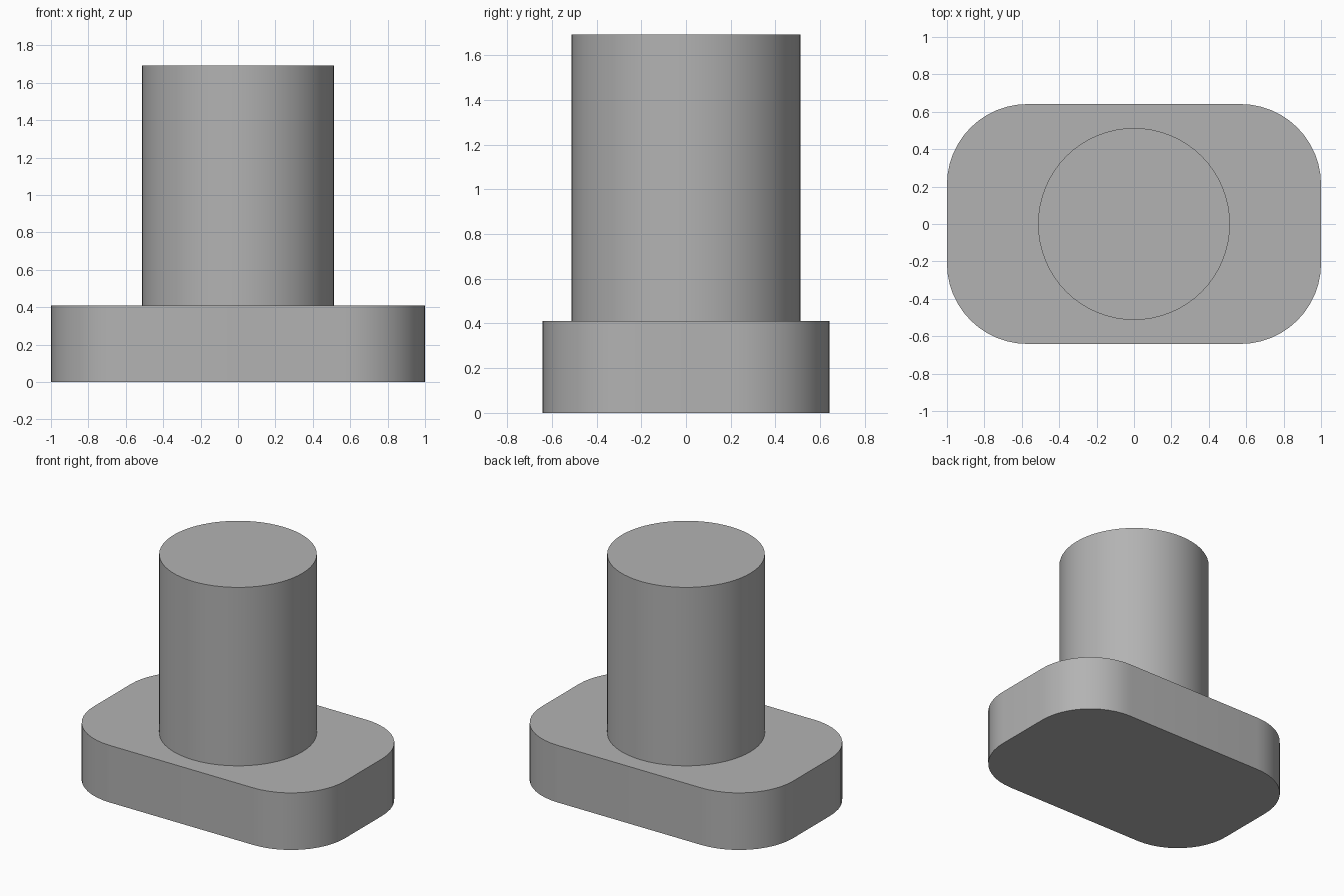
import bpy
import bmesh
from math import cos, sin, pi, radians

cube = bpy.data.objects.get("Cube")
if cube:
    bpy.data.objects.remove(cube, do_unlink=True)

grey = bpy.data.materials.new("plain_grey")
grey.use_nodes = True
colour = (0.45, 0.45, 0.45, 1)
grey.diffuse_color = colour
grey.node_tree.nodes["Principled BSDF"].inputs["Base Color"].default_value = colour


def rounded_outline(half_x, half_y, radius, steps):
    """Rectangle outline with arc corners, counter-clockwise."""
    points = []
    for quarter, (sx, sy) in enumerate([(1, 1), (-1, 1), (-1, -1), (1, -1)]):
        for i in range(steps + 1):
            a = (quarter + i / steps) * pi / 2
            points.append((sx * (half_x - radius) + radius * cos(a),
                           sy * (half_y - radius) + radius * sin(a)))
    return points


def extrude(name, outline, bottom, top):
    """Solid prism from a flat outline, smooth round its curved sides."""
    bm = bmesh.new()
    face = bm.faces.new([bm.verts.new((x, y, bottom)) for x, y in outline])
    result = bmesh.ops.extrude_face_region(bm, geom=[face], use_keep_orig=True)
    moved = [v for v in result["geom"] if isinstance(v, bmesh.types.BMVert)]
    bmesh.ops.translate(bm, vec=(0, 0, top - bottom), verts=moved)
    bmesh.ops.recalc_face_normals(bm, faces=bm.faces)
    mesh = bpy.data.meshes.new(name)
    bm.to_mesh(mesh)
    bm.free()
    mesh.materials.append(grey)
    obj = bpy.data.objects.new(name, mesh)
    bpy.context.collection.objects.link(obj)
    bpy.ops.object.select_all(action="DESELECT")
    obj.select_set(True)
    bpy.context.view_layer.objects.active = obj
    bpy.ops.object.shade_smooth_by_angle(angle=radians(30))
    return obj


# Base plate with rounded corners
extrude("base_plate", rounded_outline(1, 0.641, 0.43, 12), 0, 0.41)

# Round column standing on the plate
sides = 64
circle = [(0.513 * cos(2 * pi * i / sides), 0.513 * sin(2 * pi * i / sides))
          for i in range(sides)]
extrude("column", circle, 0.41, 1.692)
